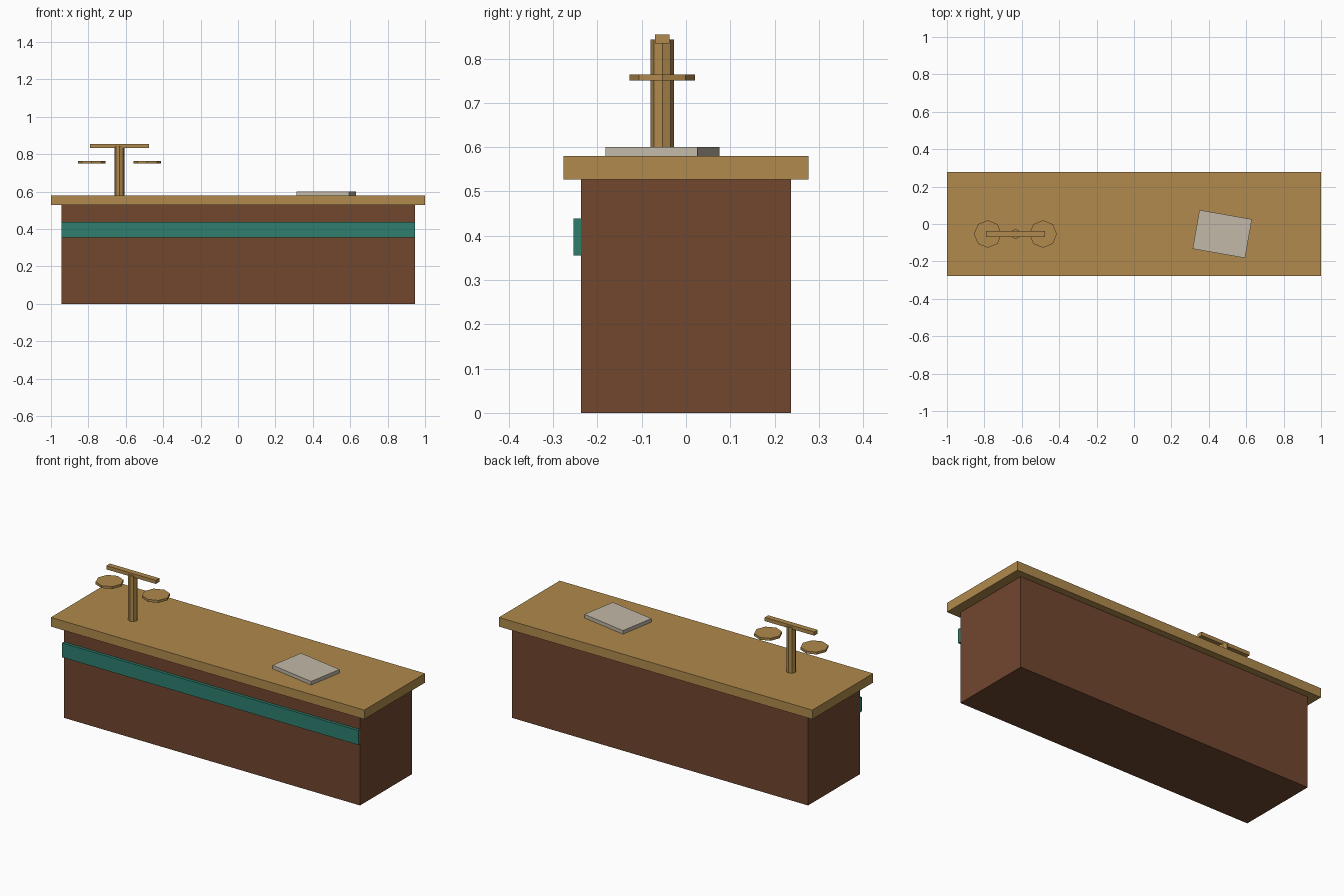
import bpy
import math

if "Cube" in bpy.data.objects:
    bpy.data.objects.remove(bpy.data.objects["Cube"])


def material(name, rgb):
    """Flat colour from 0-255 sRGB values, stored as linear."""
    mat = bpy.data.materials.new(name)
    lin = [((c / 255 + 0.055) / 1.055) ** 2.4 for c in rgb]
    mat.diffuse_color = (*lin, 1)
    mat.use_nodes = True
    mat.node_tree.nodes["Principled BSDF"].inputs["Base Color"].default_value = mat.diffuse_color
    return mat


WOOD = material("light wood", (176, 138, 76))
BROWN = material("dark brown wood", (113, 71, 47))
TEAL = material("teal paint", (46, 126, 110))
PAPER = material("pale paper", (194, 184, 167))


def finish(name, mat):
    obj = bpy.context.object
    obj.name = obj.data.name = name
    obj.data.materials.append(mat)
    return obj


def box(name, mat, centre, size, turn=0):
    """Box given by x, y, z centre and full size, turned about z."""
    bpy.ops.mesh.primitive_cube_add(size=1, location=centre)
    obj = bpy.context.object
    for v in obj.data.vertices:
        v.co = [c * s for c, s in zip(v.co, size)]
    obj.rotation_euler.z = math.radians(turn)
    return finish(name, mat)


def octagon(name, mat, x, y, radius, z0, z1):
    """Eight-sided upright prism."""
    bpy.ops.mesh.primitive_cylinder_add(
        vertices=8, radius=radius, depth=z1 - z0, location=(x, y, (z0 + z1) / 2))
    return finish(name, mat)


# Counter body, worktop and front stripe
box("counter_body", BROWN, (0, 0, 0.264), (1.89, 0.474, 0.528))
box("counter_top", WOOD, (0, 0, 0.5535), (2.0, 0.554, 0.053))
box("front_stripe", TEAL, (0, -0.245, 0.397), (1.89, 0.017, 0.083))

# Balance scale: post, beam and two hanging pans
SX, SY = -0.634, -0.0535
octagon("scale_post", WOOD, SX, SY, 0.0263, 0.58, 0.843)
box("scale_beam", WOOD, (SX, SY, 0.844), (0.316, 0.032, 0.021))
for side, label in ((-1, "left"), (1, "right")):
    octagon("scale_pan_" + label, WOOD, SX + side * 0.148, SY, 0.0737, 0.75, 0.764)

# Ledger lying askew on the worktop
box("ledger", PAPER, (0.472, -0.0535, 0.59), (0.285, 0.211, 0.021), -10)
